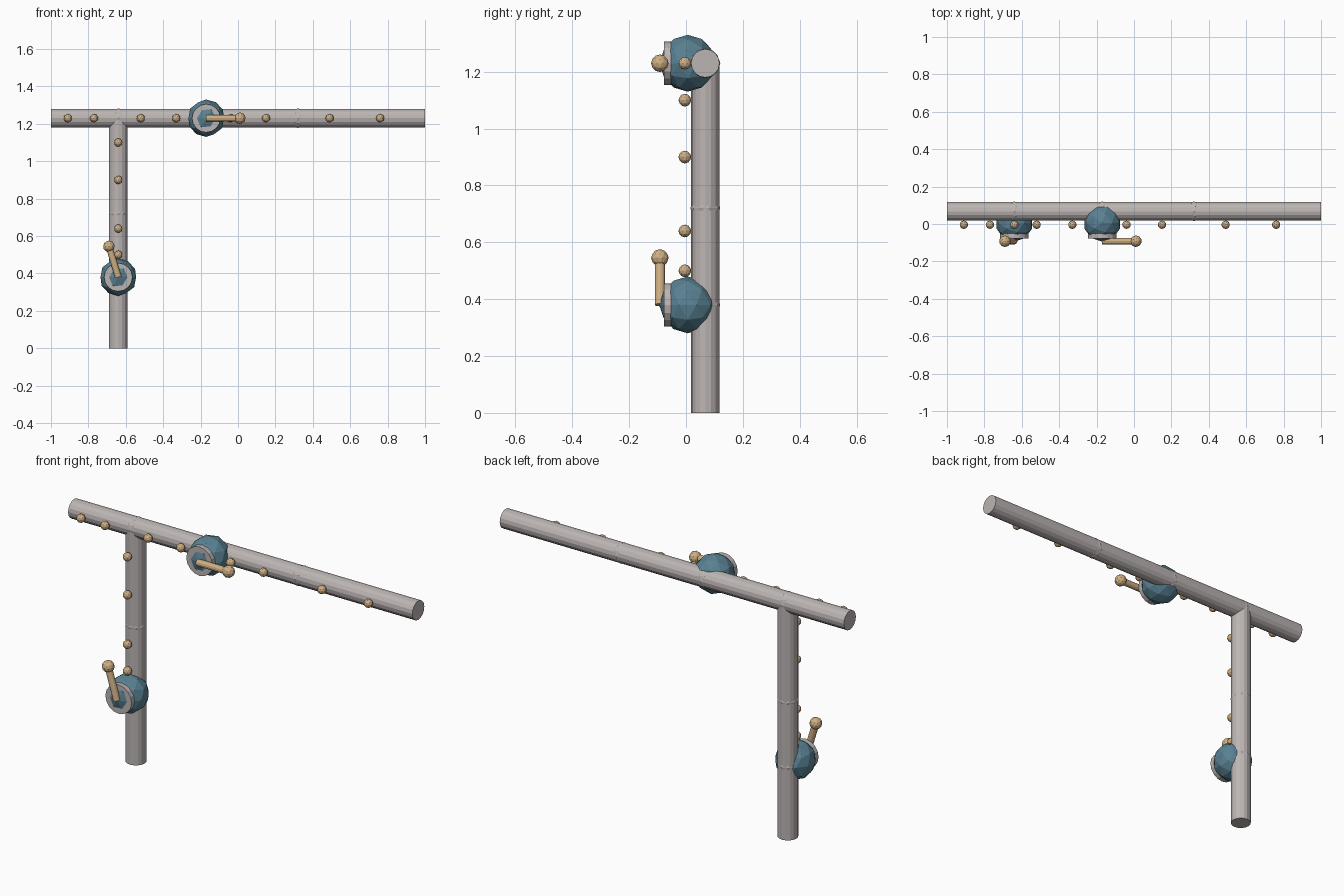
import bpy
from mathutils import Vector

if "Cube" in bpy.data.objects:
    bpy.data.objects.remove(bpy.data.objects["Cube"])


def material(name, color):
    m = bpy.data.materials.new(name)
    m.diffuse_color = (*color, 1)
    m.use_nodes = True
    m.node_tree.nodes["Principled BSDF"].inputs["Base Color"].default_value = m.diffuse_color
    return m


GREY = material("pipe_grey", (0.50, 0.46, 0.45))
BLUE = material("dome_blue", (0.10, 0.22, 0.29))
TAN = material("knob_tan", (0.63, 0.43, 0.23))


def finish(name, mat):
    ob = bpy.context.object
    ob.name = name
    ob.data.materials.append(mat)
    return ob


def ball(name, pos, radius, mat, detail=2):
    bpy.ops.mesh.primitive_ico_sphere_add(subdivisions=detail, radius=radius, location=pos)
    return finish(name, mat)


def rod(name, a, b, radius, mat, sides=16):
    a, b = Vector(a), Vector(b)
    d = b - a
    bpy.ops.mesh.primitive_cylinder_add(vertices=sides, radius=radius, depth=d.length,
                                        location=(a + b) / 2,
                                        rotation=d.to_track_quat('Z', 'Y').to_euler())
    return finish(name, mat)


PIPE_Y, PIPE_R, TOP_Z, POST_X = 0.068, 0.05, 1.23, -0.64

# Pipes
rod("cross_pipe", (-1, PIPE_Y, TOP_Z), (1, PIPE_Y, TOP_Z), PIPE_R, GREY)
rod("post_pipe", (POST_X, PIPE_Y, 0), (POST_X, PIPE_Y, TOP_Z), PIPE_R, GREY)

# Joints that just break through the pipe surface
for x, z in [(POST_X, TOP_Z), (-0.17, TOP_Z), (0.32, TOP_Z), (POST_X, 0.72), (POST_X, 0.38)]:
    ball("pipe_joint", (x, PIPE_Y, z), 0.0525, GREY)

# Beads along the front of the pipes
for x in (-0.91, -0.77, -0.52, -0.33, -0.04, 0.15, 0.49, 0.76):
    ball("cross_bead", (x, -0.004, TOP_Z), 0.0225, TAN)
for z in (1.10, 0.90, 0.64, 0.50):
    ball("post_bead", (POST_X, -0.004, z), 0.0225, TAN)


# Valve: dome, dial ring and lever with a round knob
def valve(x, z, dx, dz):
    ball("valve_dome", (x, 0.006, z), 0.1, BLUE)
    rod("valve_dial", (x, -0.052, z), (x, -0.078, z), 0.076, GREY)
    rod("valve_lever", (x, -0.092, z), (x + dx, -0.092, z + dz), 0.0175, TAN, 12)
    ball("lever_knob", (x + dx, -0.092, z + dz), 0.031, TAN)


valve(-0.17, TOP_Z, 0.18, 0)
valve(POST_X, 0.38, -0.05, 0.165)
